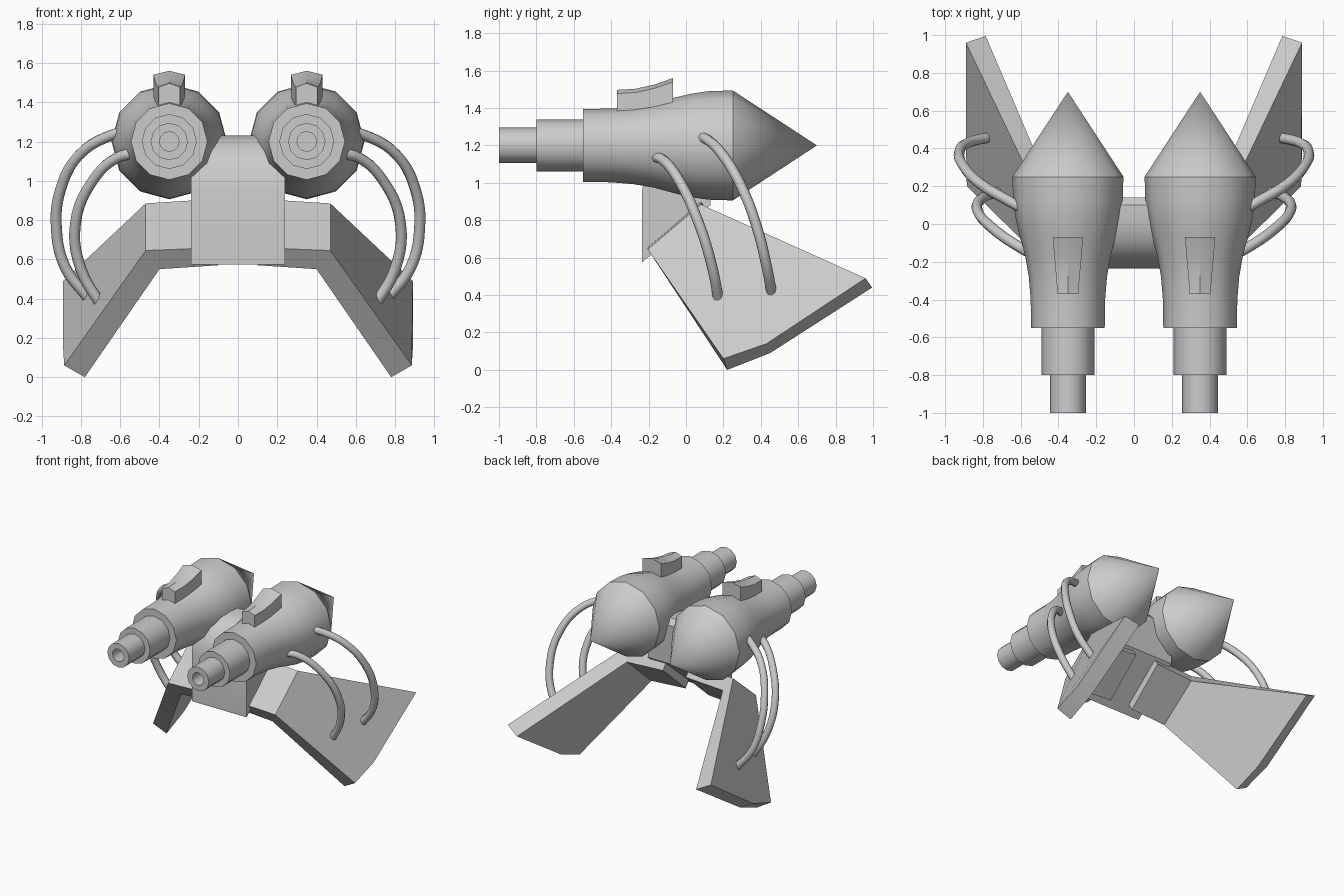
import bpy, bmesh
from math import sin, cos, radians, tau

if "Cube" in bpy.data.objects:
    bpy.data.objects.remove(bpy.data.objects["Cube"])


def finish(name, bm, mirror=True, angle=32):
    """Turn a bmesh into a smooth-by-angle object, mirrored across x."""
    bmesh.ops.remove_doubles(bm, verts=bm.verts[:], dist=1e-5)
    bmesh.ops.recalc_face_normals(bm, faces=bm.faces[:])
    me = bpy.data.meshes.new(name)
    bm.to_mesh(me)
    bm.free()
    ob = bpy.data.objects.new(name, me)
    bpy.context.collection.objects.link(ob)
    bpy.ops.object.select_all(action='DESELECT')
    ob.select_set(True)
    bpy.context.view_layer.objects.active = ob
    bpy.ops.object.shade_smooth_by_angle(angle=radians(angle))
    if mirror:
        m = ob.modifiers.new("Mirror", 'MIRROR')
        m.use_mirror_merge = False
    return ob


def loft(rings, caps=True):
    """Bridge closed rings of points."""
    bm = bmesh.new()
    vs = [[bm.verts.new(p) for p in ring] for ring in rings]
    n = len(vs[0])
    for a, b in zip(vs, vs[1:]):
        for i in range(n):
            j = (i + 1) % n
            bm.faces.new((a[i], a[j], b[j], b[i]))
    if caps:
        bm.faces.new(vs[0])
        bm.faces.new(vs[-1])
    return bm


GX, GZ = 0.35, 1.2

# Cannon: 12-sided lathe along y with bored muzzle and pointed rear
profile = [(-0.88, 0), (-0.88, 0.05), (-1, 0.05), (-1, 0.095), (-0.8, 0.095),
           (-0.8, 0.14), (-0.55, 0.14), (-0.55, 0.195), (-0.4, 0.197),
           (-0.28, 0.207), (-0.17, 0.226), (-0.06, 0.256), (0.03, 0.277),
           (0.12, 0.29), (0.25, 0.294), (0.7, 0)]
finish("cannon", loft([[(GX + r * cos(tau * k / 12), y, GZ + r * sin(tau * k / 12))
                        for k in range(12)] for y, r in profile], caps=False))

# Sight: flared ridge on top of each cannon (y, half width, ridge height)
sight = [(-0.37, 0.055, 1.497), (-0.27, 0.063, 1.503),
         (-0.17, 0.072, 1.525), (-0.07, 0.08, 1.56)]
finish("sight", loft([[(GX - w, y, 1.3), (GX - w, y, z - 0.02), (GX, y, z),
                       (GX + w, y, z - 0.02), (GX + w, y, 1.3)] for y, w, z in sight]))

# Centre block: rounded side profile extruded across x
block = [(-0.235, 0.575), (-0.235, 0.96), (-0.215, 1.06), (-0.16, 1.15),
         (-0.08, 1.21), (0.02, 1.23), (0.1, 1.23), (0.14, 1.19), (0.13, 0.88)]
finish("centre_block", loft([[(x, y, z) for y, z in block] for x in (-0.24, 0.24)]),
       mirror=False)

# Leg: bent, flaring plate; order root, bend, foot (front, mid, back), bend, root
outer = [(0.1, -0.205, 0.66), (0.47, -0.205, 0.645), (0.885, 0.2, 0.06),
         (0.89, 0.43, 0.14), (0.89, 0.96, 0.49), (0.47, 0.08, 0.885), (0.1, 0.08, 0.908)]
inner = [(0.1, -0.14, 0.57), (0.40, -0.14, 0.55), (0.78, 0.22, 0.0),
         (0.785, 0.45, 0.09), (0.785, 0.995, 0.44), (0.42, 0.14, 0.80), (0.1, 0.145, 0.82)]
bm = bmesh.new()
o, i = [[bm.verts.new(p) for p in pts] for pts in (outer, inner)]
for v in (o, i):
    bm.faces.new((v[0], v[1], v[5], v[6]))
    bm.faces.new(v[1:6])
for k in range(7):
    j = (k + 1) % 7
    bm.faces.new((o[k], o[j], i[j], i[k]))
finish("leg", bm, angle=25)

# Hoses from the cannons to the legs
hoses = {
    "front_hose": [(0.50, -0.18, 1.14), (0.61, -0.12, 1.12), (0.74, -0.03, 1.0),
                   (0.828, 0.07, 0.78), (0.80, 0.14, 0.55), (0.69, 0.177, 0.355)],
    "rear_hose": [(0.55, 0.06, 1.25), (0.65, 0.115, 1.23), (0.81, 0.21, 1.13),
                  (0.905, 0.31, 0.95), (0.925, 0.38, 0.76), (0.88, 0.43, 0.56),
                  (0.76, 0.46, 0.40)],
}
for name, pts in hoses.items():
    for s, side in ((1, "right"), (-1, "left")):
        cu = bpy.data.curves.new(f"{side}_{name}", 'CURVE')
        cu.dimensions = '3D'
        cu.bevel_depth = 0.028
        cu.bevel_resolution = 2
        cu.resolution_u = 5
        cu.use_fill_caps = True
        sp = cu.splines.new('BEZIER')
        sp.bezier_points.add(len(pts) - 1)
        for bp, (x, y, z) in zip(sp.bezier_points, pts):
            bp.co = (s * x, y, z)
            bp.handle_left_type = bp.handle_right_type = 'AUTO'
        bpy.context.collection.objects.link(bpy.data.objects.new(cu.name, cu))
